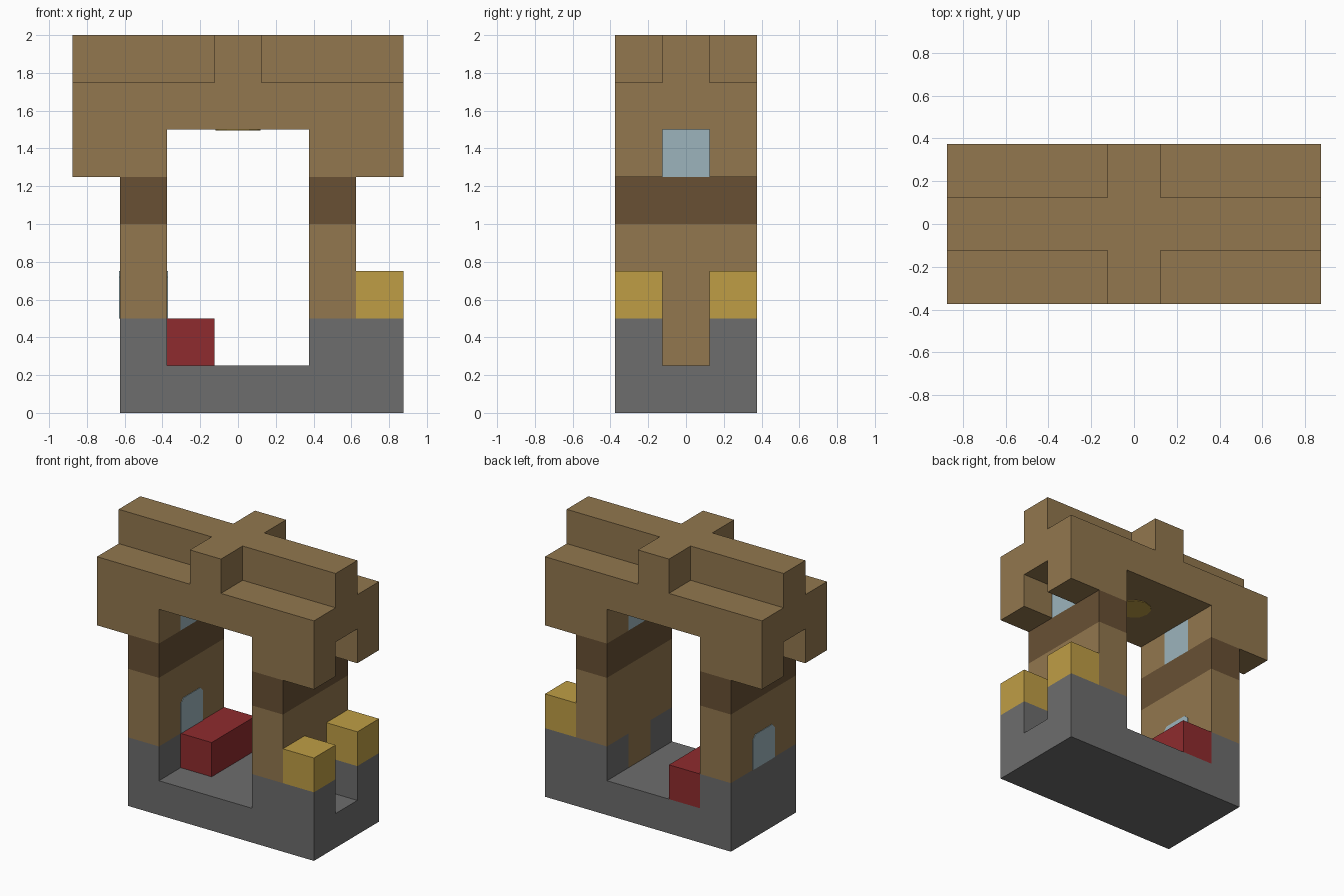
import bpy, bmesh, math
from mathutils import Vector

cube = bpy.data.objects.get("Cube")
if cube:
    bpy.data.objects.remove(cube, do_unlink=True)

S = 0.25                                  # size of one building block
ORIGIN = Vector((-0.875, -0.375, 0))


def material(name, *rgb):
    lin = [((c / 255 + 0.055) / 1.055) ** 2.4 for c in rgb] + [1]
    m = bpy.data.materials.new(name)
    m.use_nodes = True
    m.diffuse_color = lin
    m.node_tree.nodes["Principled BSDF"].inputs["Base Color"].default_value = lin
    return m


tan = material("tan timber", 146, 119, 78)
brown = material("dark timber", 104, 80, 52)
grey = material("grey stone", 109, 109, 109)
red = material("red cloth", 143, 43, 46)
straw = material("straw yellow", 191, 158, 69)
glass = material("pale blue glass", 156, 180, 188)

# Each part is a set of block ranges: (x from, to), (y from, to), (z from, to)
ALL, FRONT, MID, BACK = (0, 3), (0, 1), (1, 2), (2, 3)
WALLS = ((1, 2), (5, 6))                  # side wall columns
PARTS = {
    "stone_base": (grey, [((1, 7), ALL, (0, 1)), ((1, 2), ALL, (1, 2))]
                   + [((5, 7), y, (1, 2)) for y in (FRONT, BACK)]),
    "side_walls": (tan, [(x, ALL, (2, 4)) for x in WALLS] + [((5, 6), MID, (1, 2))]),
    "wall_bands": (brown, [(x, ALL, (4, 5)) for x in WALLS]),
    "roof": (tan, [((0, 7), ALL, (6, 7)), ((0, 7), MID, (7, 8)), ((3, 4), ALL, (7, 8))]
             + [(x, y, (5, 6)) for x in ((0, 2), (5, 7)) for y in (FRONT, BACK)]),
    "upper_windows": (glass, [(x, MID, (5, 6)) for x in WALLS]),
    "bench": (red, [((2, 3), (1, 3), (1, 2))]),
    "straw_blocks": (straw, [((6, 7), y, (2, 3)) for y in (FRONT, BACK)]),
}


def cells(ranges):
    return {(i, j, k) for x, y, z in ranges
            for i in range(*x) for j in range(*y) for k in range(*z)}


def finish(name, bm, mat):
    bmesh.ops.recalc_face_normals(bm, faces=bm.faces)
    me = bpy.data.meshes.new(name)
    bm.to_mesh(me)
    bm.free()
    me.materials.append(mat)
    bpy.context.collection.objects.link(bpy.data.objects.new(name, me))


solid = set().union(*(cells(r) for _, r in PARTS.values()))


def build_part(name, mat, ranges):
    """Outer skin of the blocks in a part, leaving out faces against other blocks."""
    bm = bmesh.new()
    for cell in cells(ranges):
        for axis in range(3):
            for side in (-1, 1):
                n = [0, 0, 0]
                n[axis] = side
                if tuple(c + d for c, d in zip(cell, n)) in solid:
                    continue
                n = Vector(n)
                u = Vector([a == (axis + 1) % 3 for a in range(3)])
                v = n.cross(u)
                mid = Vector(cell) + Vector((0.5, 0.5, 0.5)) + n / 2
                ring = [mid + (a * u + b * v) / 2
                        for a, b in ((-1, -1), (1, -1), (1, 1), (-1, 1))]
                bm.faces.new([bm.verts.new(ORIGIN + p * S) for p in ring])
    bmesh.ops.remove_doubles(bm, verts=bm.verts, dist=0.001)
    me_normals = bm.faces[:]
    bmesh.ops.recalc_face_normals(bm, faces=me_normals)
    bmesh.ops.dissolve_limit(bm, angle_limit=0.01, verts=bm.verts, edges=bm.edges)
    # keep the outward winding set above
    me = bpy.data.meshes.new(name)
    bm.to_mesh(me)
    bm.free()
    me.materials.append(mat)
    bpy.context.collection.objects.link(bpy.data.objects.new(name, me))


def plate(name, outline, depth, mat):
    """Thin plate from an outline pushed along depth."""
    bm = bmesh.new()
    face = bm.faces.new([bm.verts.new(p) for p in outline])
    new = bmesh.ops.extrude_face_region(bm, geom=[face])["geom"]
    bmesh.ops.translate(bm, vec=depth, verts=[g for g in new if isinstance(g, bmesh.types.BMVert)])
    finish(name, bm, mat)


for name, (mat, ranges) in PARTS.items():
    build_part(name, mat, ranges)

# Lower window with clipped top corners, on both faces of one wall
H, C, T = S / 2, 0.03, 0.004
arch = [(-H, 0.5), (H, 0.5), (H, 0.75 - C), (H - C, 0.75), (C - H, 0.75), (-H, 0.75 - C)]
for name, x, d in (("lower_window_inside", -0.375, T), ("lower_window_outside", -0.625, -T)):
    plate(name, [(x, y, z) for y, z in arch], (d, 0, 0), glass)

# Round ceiling lamp
lamp = [(0.118 * math.cos(a * math.tau / 12), 0.118 * math.sin(a * math.tau / 12), 1.5)
        for a in range(12)]
plate("ceiling_lamp", lamp, (0, 0, -T), straw)
